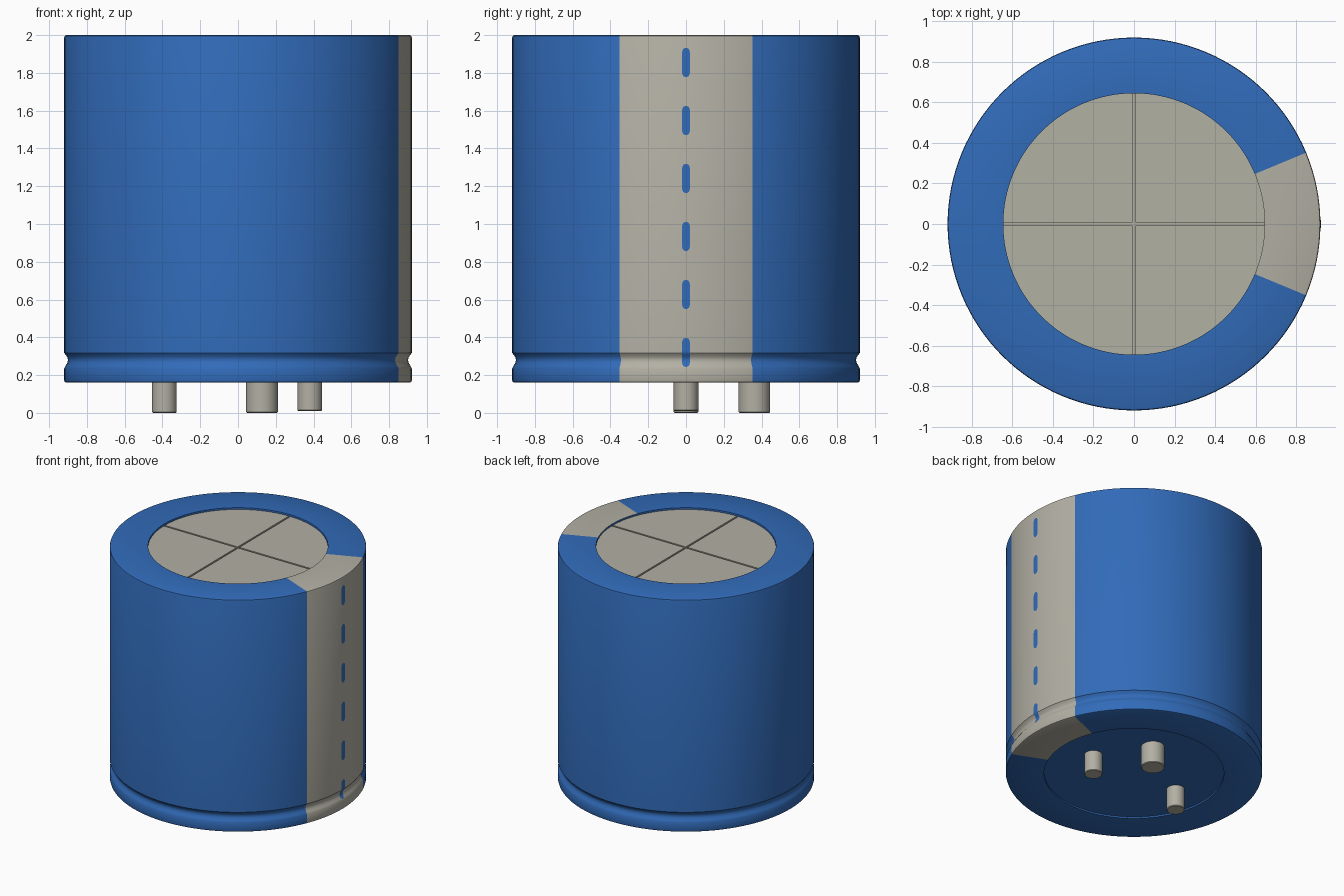
import bpy, bmesh, math
from math import cos, sin, pi

if "Cube" in bpy.data.objects:
    bpy.data.objects.remove(bpy.data.objects["Cube"])


def make_material(name, rgb):
    m = bpy.data.materials.new(name)
    m.use_nodes = True
    m.diffuse_color = (*rgb, 1)
    m.node_tree.nodes["Principled BSDF"].inputs["Base Color"].default_value = (*rgb, 1)
    return m


BLUE = make_material("sleeve blue", (0.031, 0.147, 0.485))
GREY = make_material("warm grey", (0.450, 0.437, 0.372))
SEG = 128
R_CAP = 0.645


def finish(name, bm, *mats):
    mesh = bpy.data.meshes.new(name)
    bmesh.ops.recalc_face_normals(bm, faces=bm.faces)
    bm.to_mesh(mesh)
    bm.free()
    for m in mats:
        mesh.materials.append(m)
    ob = bpy.data.objects.new(name, mesh)
    bpy.context.collection.objects.link(ob)
    bpy.ops.object.select_all(action='DESELECT')
    ob.select_set(True)
    bpy.context.view_layer.objects.active = ob
    bpy.ops.object.shade_smooth_by_angle(angle=math.radians(30))
    return ob


def cylinder(name, x, y, r, z0, z1, mat, seg=32, bevel=0.0):
    bm = bmesh.new()
    bmesh.ops.create_cone(bm, cap_ends=True, segments=seg, radius1=r, radius2=r, depth=z1 - z0)
    bmesh.ops.translate(bm, verts=bm.verts, vec=(x, y, (z0 + z1) / 2))
    if bevel:
        rim = [e for e in bm.edges if all(v.co.z < z0 + 0.001 for v in e.verts)]
        bmesh.ops.bevel(bm, geom=rim, offset=bevel, segments=1, affect='EDGES')
    return finish(name, bm, mat)


# Sleeve: lathed profile with rolled edges and a crimp groove near the base
profile = [(R_CAP, 1.97), (R_CAP, 2.0), (0.908, 2.0), (0.917, 1.996), (0.92, 1.987),
           (0.92, 0.318), (0.913, 0.308), (0.904, 0.296), (0.90, 0.28), (0.904, 0.263),
           (0.914, 0.248), (0.92, 0.236), (0.92, 0.173), (0.917, 0.164), (0.908, 0.16),
           (R_CAP, 0.16), (R_CAP, 0.19)]
bm = bmesh.new()
rings = [[bm.verts.new((r * cos(2 * pi * i / SEG), r * sin(2 * pi * i / SEG), z))
          for i in range(SEG)] for r, z in profile]
for a, b in zip(rings, rings[1:]):
    for i in range(SEG):
        j = (i + 1) % SEG
        f = bm.faces.new((a[i], b[i], b[j], a[j]))
        # The polarity stripe is a 45 degree sector on the +x side
        c = f.calc_center_median()
        on_stripe = abs(math.atan2(c.y, c.x)) < pi / 8
        f.material_index = int(on_stripe and math.hypot(c.x, c.y) > R_CAP + 0.01)
finish("sleeve", bm, BLUE, GREY)

# Recessed base and the floor beneath the vent grooves
cylinder("base_plate", 0, 0, R_CAP, 0.172, 0.2, BLUE, SEG)
cylinder("vent_floor", 0, 0, R_CAP, 1.95, 1.972, GREY, SEG)

# Can top: four quadrants separated by a scored cross
gap = 0.007
for q, label in enumerate(("back_left", "back_right", "front_right", "front_left")):
    bm = bmesh.new()
    start = math.asin(gap / R_CAP)
    pts = [(gap, gap)]
    for i in range(33):
        t = start + (pi / 2 - 2 * start) * i / 32
        pts.append((R_CAP * cos(t), R_CAP * sin(t)))
    turn = q * pi / 2
    face = bm.faces.new([bm.verts.new((x * cos(turn) - y * sin(turn),
                                       x * sin(turn) + y * cos(turn), 1.965)) for x, y in pts])
    ext = bmesh.ops.extrude_face_region(bm, geom=[face])
    bmesh.ops.translate(bm, vec=(0, 0, 0.021),
                        verts=[v for v in ext["geom"] if isinstance(v, bmesh.types.BMVert)])
    finish("can_top_" + label, bm, GREY)


# Minus marks: thin rounded plates that follow the sleeve profile
def sleeve_radius(z):
    for (r0, z0), (r1, z1) in zip(profile[4:], profile[5:]):
        if z1 <= z <= z0:
            return r1 + (r0 - r1) * (z - z1) / (z0 - z1)
    return 0.92


HALF_W, HALF_H = 0.02, 0.077
for n in range(6):
    zc = 0.32 + 0.307 * n
    core = HALF_H - HALF_W
    levels = [(-core - HALF_W * cos(pi * k / 12), HALF_W * max(sin(pi * k / 12), 0.02))
              for k in range(7)]
    levels += [(-core + 2 * core * k / 12, HALF_W) for k in range(1, 12)]
    levels += [(-z, w) for z, w in reversed(levels[:7])]
    bm = bmesh.new()
    rows = [[bm.verts.new((sleeve_radius(zc + z) + 0.002, y, zc + z)) for y in (-w, 0, w)]
            for z, w in levels]
    for a, b in zip(rows, rows[1:]):
        for k in (0, 1):
            bm.faces.new((a[k], a[k + 1], b[k + 1], b[k]))
    ob = finish(f"minus_mark_{n + 1}", bm, BLUE)
    if ob.data.polygons[0].normal.x < 0:
        ob.data.flip_normals()

# Terminal pins
cylinder("pin_right", -0.39, 0, 0.065, 0.0, 0.18, GREY, bevel=0.005)
cylinder("pin_left", 0.38, 0, 0.065, 0.01, 0.18, GREY, bevel=0.005)
cylinder("pin_back", 0.127, 0.362, 0.084, 0.0, 0.18, GREY, bevel=0.005)
